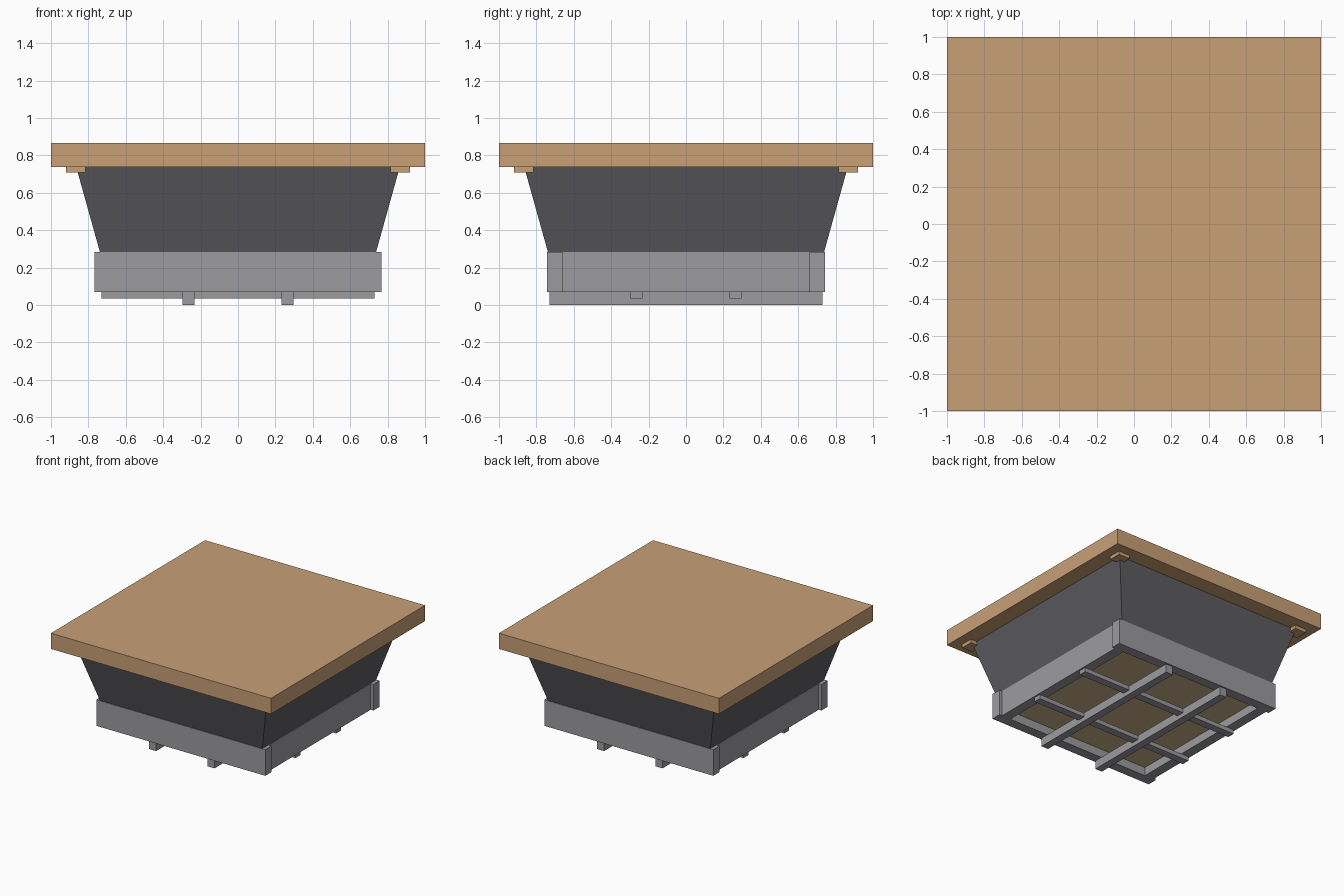
import bpy, bmesh

if "Cube" in bpy.data.objects:
    bpy.data.objects.remove(bpy.data.objects["Cube"])


def material(name, rgb):
    m = bpy.data.materials.new(name)
    m.diffuse_color = (*rgb, 1)
    m.use_nodes = True
    m.node_tree.nodes["Principled BSDF"].inputs["Base Color"].default_value = m.diffuse_color
    return m


WOOD = material("warm wood", (0.578, 0.352, 0.181))
PALE = material("pale board", (0.59, 0.445, 0.258))
GREY = material("light grey", (0.332, 0.332, 0.352))
DARK = material("dark grey", (0.112, 0.109, 0.122))


def block(name, mat, x, y, z, top_scale=1.0):
    """Box between (min, max) ranges; top_scale flares the upper face."""
    bm = bmesh.new()
    bmesh.ops.create_cube(bm, size=1)
    for v in bm.verts:
        s = top_scale if v.co.z > 0 else 1.0
        v.co.x = x[v.co.x > 0] * s
        v.co.y = y[v.co.y > 0] * s
        v.co.z = z[v.co.z > 0]
    mesh = bpy.data.meshes.new(name)
    bm.to_mesh(mesh)
    bm.free()
    mesh.materials.append(mat)
    obj = bpy.data.objects.new(name, mesh)
    bpy.context.collection.objects.link(obj)
    return obj


def span(centre, half):
    return (centre - half, centre + half)


# Flat top slab and flared body
block("top_slab", WOOD, (-1, 1), (-1, 1), (0.738, 0.867))
block("flared_body", DARK, (-0.738, 0.738), (-0.738, 0.738), (0.283, 0.738), 0.865 / 0.738)

# Small blocks under the slab corners
for sx in (-1, 1):
    for sy in (-1, 1):
        block("corner_pad", WOOD, span(sx * 0.867, 0.052), span(sy * 0.867, 0.052), (0.71, 0.738))

# Base frame: long front and back boards with side boards between them
for s in (-1, 1):
    block("frame_long_board", GREY, (-0.768, 0.768), span(s * 0.702, 0.041), (0.07, 0.284))
    block("frame_side_board", GREY, span(s * 0.702, 0.041), (-0.661, 0.661), (0.07, 0.284))

# Recessed panel inside the frame
block("bottom_panel", PALE, (-0.661, 0.661), (-0.661, 0.661), (0.14, 0.283))

# Crossing support bars beneath
for s in (-1, 1):
    block("deep_bar", GREY, span(s * 0.265, 0.032), (-0.73, 0.73), (0, 0.07))
    block("shallow_bar", GREY, (-0.73, 0.73), span(s * 0.265, 0.032), (0.035, 0.07))
